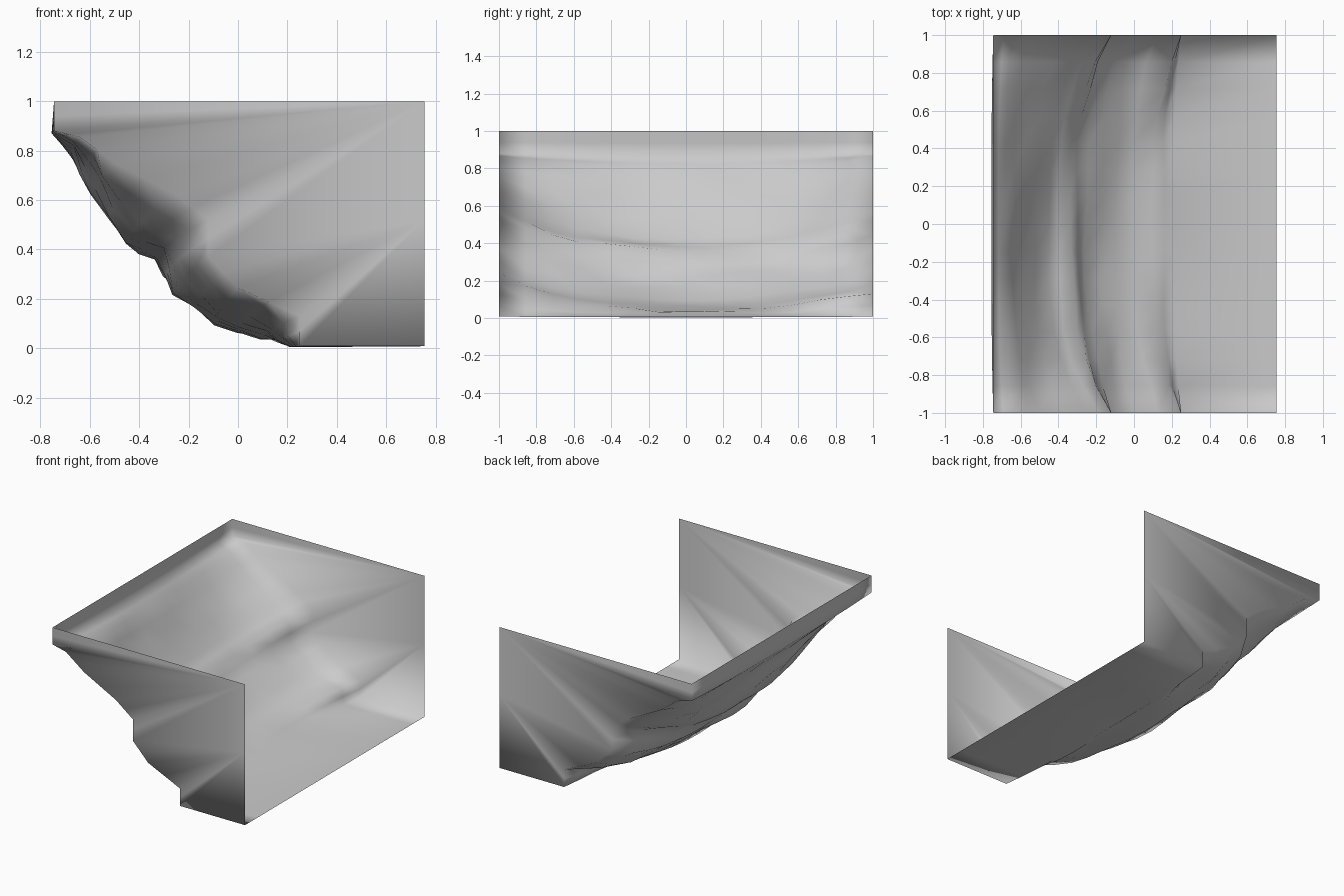
import bpy, bmesh
from mathutils import Vector, noise

if "Cube" in bpy.data.objects:
    bpy.data.objects.remove(bpy.data.objects["Cube"])

# Matching (x, z) section points: at the side walls, and in the hollow middle
END = [(-.745, 1), (-.745, .88), (-.64, .855), (-.5, .75), (-.25, .62), (-.12, .52),
       (-.12, .37), (0, .245), (.25, .13), (.25, .008)]
MID = [(-.745, 1), (-.755, .87), (-.68, .785), (-.59, .63), (-.45, .425), (-.335, .36),
       (-.255, .225), (-.09, .1), (.09, .035), (.21, .004)]
COLS, SUB = 14, 2


def refine(pts):
    out = []
    for (x0, z0), (x1, z1) in zip(pts, pts[1:]):
        out += [(x0 + (x1 - x0) * k / SUB, z0 + (z1 - z0) * k / SUB) for k in range(SUB)]
    return out + [pts[-1]]


end, mid = refine(END), refine(MID)
last = len(end) - 1
bm = bmesh.new()
grid = []

# Rocky face: wall section sagging to the middle section, with long strata ripples
for i in range(COLS + 1):
    y = 2 * i / COLS - 1
    tx, tz = 1 - abs(y) ** 3.2, 1 - abs(y) ** 2.2
    col = []
    for j, ((xe, ze), (xm, zm)) in enumerate(zip(end, mid)):
        x, z = xe + (xm - xe) * tx, ze + (zm - ze) * tz
        if SUB + 1 < j < last and 0 < i < COLS:
            n = noise.noise(Vector((y * 2.2, x * 9, z * 9)))
            x, z = x + n * .03, max(.003, z + n * .03)
        col.append(bm.verts.new((x, y, z)))
    # Flat floor strip running out to the open side
    col.append(bm.verts.new((.755, y, .008)))
    grid.append(col)

for a, b in zip(grid, grid[1:]):
    for j in range(len(a) - 1):
        bm.faces.new((a[j], b[j], b[j + 1], a[j + 1]))

# Side walls: two fans from the open edge down to the stepped rock section
split = 6 * SUB
for col, y in ((grid[0], -1), (grid[-1], 1)):
    top = bm.verts.new((.755, y, 1))
    middle = bm.verts.new((.755, y, .52))
    for j in range(len(col) - 1):
        bm.faces.new((col[j], col[j + 1], top if j < split else middle))
    bm.faces.new((col[split], middle, top))
bmesh.ops.recalc_face_normals(bm, faces=bm.faces)
for f in bm.faces:
    f.smooth = True

mesh = bpy.data.meshes.new("cliff_shell")
bm.to_mesh(mesh)
bm.free()
bpy.context.collection.objects.link(bpy.data.objects.new("cliff_shell", mesh))
